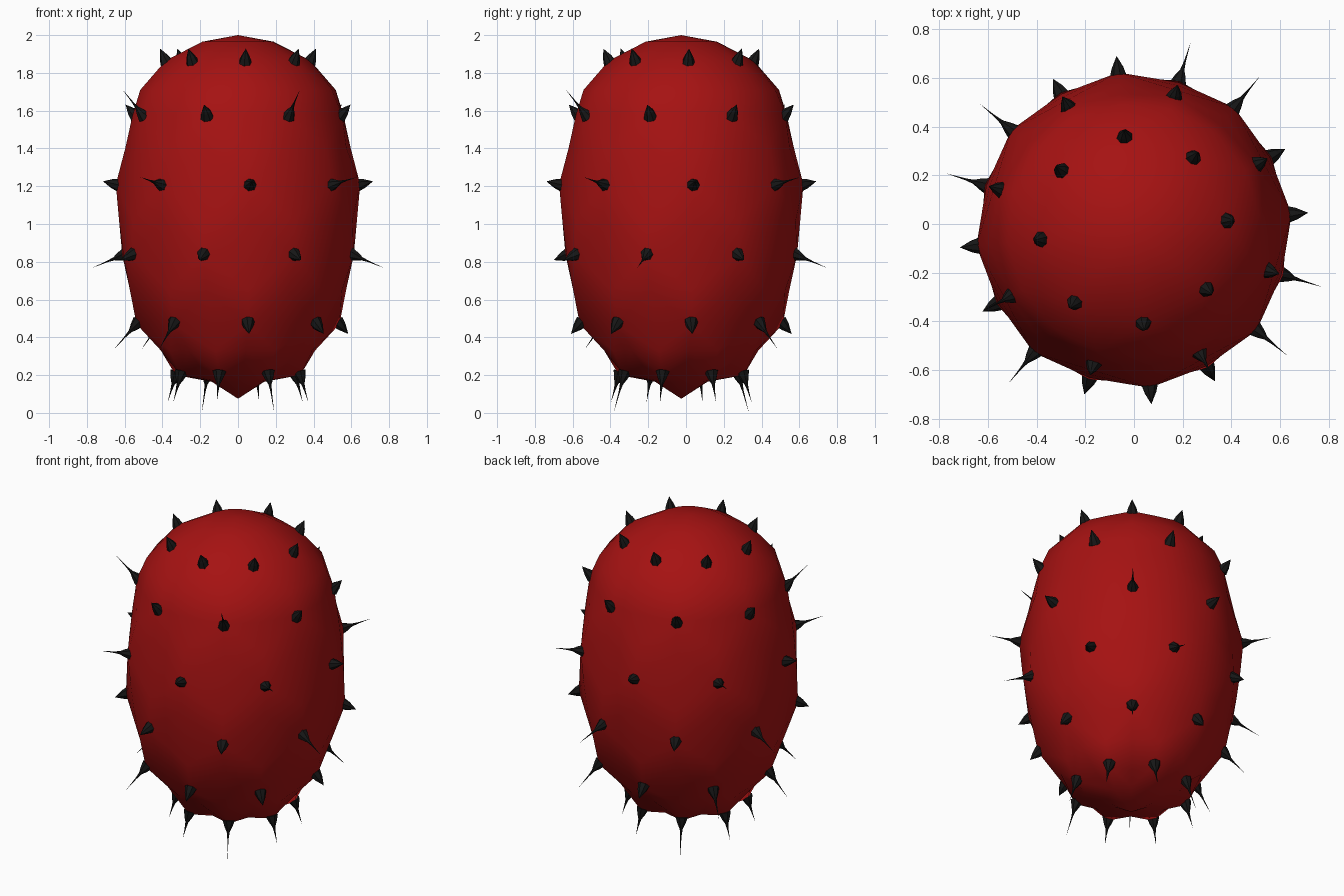
import bpy, bmesh
from math import sin, cos, radians, tau
from mathutils import Vector, Matrix

cube = bpy.data.objects.get("Cube")
if cube:
    bpy.data.objects.remove(cube)

SEGS = 16
TURN = radians(5.7)
CENTRE_Y = -0.025


def material(name, colour, roughness):
    m = bpy.data.materials.new(name)
    m.use_nodes = True
    m.diffuse_color = colour
    node = next(n for n in m.node_tree.nodes if n.type == 'BSDF_PRINCIPLED')
    node.inputs["Base Color"].default_value = colour
    node.inputs["Roughness"].default_value = roughness
    return m


def finish(bm, name, mat, smooth):
    bmesh.ops.recalc_face_normals(bm, faces=bm.faces)
    mesh = bpy.data.meshes.new(name)
    bm.to_mesh(mesh)
    bm.free()
    mesh.materials.append(mat)
    for p in mesh.polygons:
        p.use_smooth = smooth
    obj = bpy.data.objects.new(name, mesh)
    bpy.context.collection.objects.link(obj)
    return obj


def polar(r, seg, z):
    a = TURN + tau * seg / SEGS
    return Vector((r * cos(a), CENTRE_Y + r * sin(a), z))


red = material("deep red skin", (0.38, 0.006, 0.006, 1), 0.6)
black = material("black spike", (0.008, 0.008, 0.008, 1), 0.6)

# Spike rows: height, valley radius, peak radius, first segment, tilt, needle spikes, needle length
ROWS = [
    (1.865, 0.36, 0.385, 0, 65, (), 0.18),
    (1.58, 0.56, 0.575, 1, 48, (4, 6), 0.18),
    (1.21, 0.62, 0.65, 0, 13, (1, 3, 5, 7), 0.17),
    (0.835, 0.61, 0.64, 1, -22, (1, 3, 7), 0.18),
    (0.47, 0.48, 0.54, 0, -48, (1, 3, 4, 5), 0.18),
    (0.2, 0.27, 0.345, 1, -73, range(8), 0.15),
]
# Plain rings between the rows: height, radius
PLAIN = [(1.965, 0.19), (1.71, 0.52), (1.4, 0.60), (1.02, 0.633),
         (0.65, 0.575), (0.33, 0.41), (0.165, 0.14)]

# Body: bumpy rings between two poles
bm = bmesh.new()
rings = []
for i, (z, r) in enumerate(PLAIN):
    rings.append([bm.verts.new(polar(r, s, z)) for s in range(SEGS)])
    if i < len(ROWS):
        z, valley, peak, first = ROWS[i][:4]
        rings.append([bm.verts.new(polar(peak if s % 2 == first else valley, s, z))
                      for s in range(SEGS)])
for i, (a, b) in enumerate(zip(rings, rings[1:])):
    bumpy, plain = (a, b) if i % 2 else (b, a)
    first = ROWS[i // 2][3]
    for s in range(SEGS):
        t = (s + 1) % SEGS
        # every quad is split from its bump so the skin rises to a point
        p, q = (s, t) if s % 2 == first else (t, s)
        bm.faces.new((bumpy[p], bumpy[q], plain[q]))
        bm.faces.new((bumpy[p], plain[q], plain[p]))
for ring, z in ((rings[0], 2.0), (rings[-1], 0.075)):
    pole = bm.verts.new((0, CENTRE_Y, z))
    for s in range(SEGS):
        bm.faces.new((ring[s], ring[(s + 1) % SEGS], pole))
finish(bm, "fruit_body", red, True)


# Spikes: short thorns, some drawn out into a needle
def add_spike(bm, base, direction, length, needle):
    rot = direction.to_track_quat('Z', 'Y').to_matrix().to_4x4()
    place = Matrix.Translation(base) @ rot
    if needle:
        profile = [(-0.02, 0.037), (0.02, 0.023), (0.05, 0.009), (0.09, 0.004)]
    else:
        profile = [(-0.02, 0.037), (0.02, 0.025)]
    sides = 7
    loops = [[bm.verts.new(place @ Vector((r * cos(tau * k / sides), r * sin(tau * k / sides), h)))
              for k in range(sides)] for h, r in profile]
    tip = bm.verts.new(place @ Vector((0, 0, length)))
    for k in range(sides):
        n = (k + 1) % sides
        for a, b in zip(loops, loops[1:]):
            bm.faces.new((a[k], a[n], b[n], b[k]))
        bm.faces.new((loops[-1][k], loops[-1][n], tip))
    bm.faces.new(loops[0])


for number, (z, valley, peak, first, tilt, needles, long) in enumerate(ROWS, 1):
    bm = bmesh.new()
    lift = radians(tilt)
    for k in range(8):
        seg = 2 * k + first
        base = polar(peak, seg, z)
        outward = (polar(1, seg, 0) - polar(0, seg, 0)) * cos(lift) + Vector((0, 0, sin(lift)))
        needle = k in needles
        length = long if needle else 0.07
        if number == len(ROWS) and k in (2, 6):
            length = 0.209
        add_spike(bm, base, outward, length, needle)
    finish(bm, f"spike_row_{number}", black, False)
